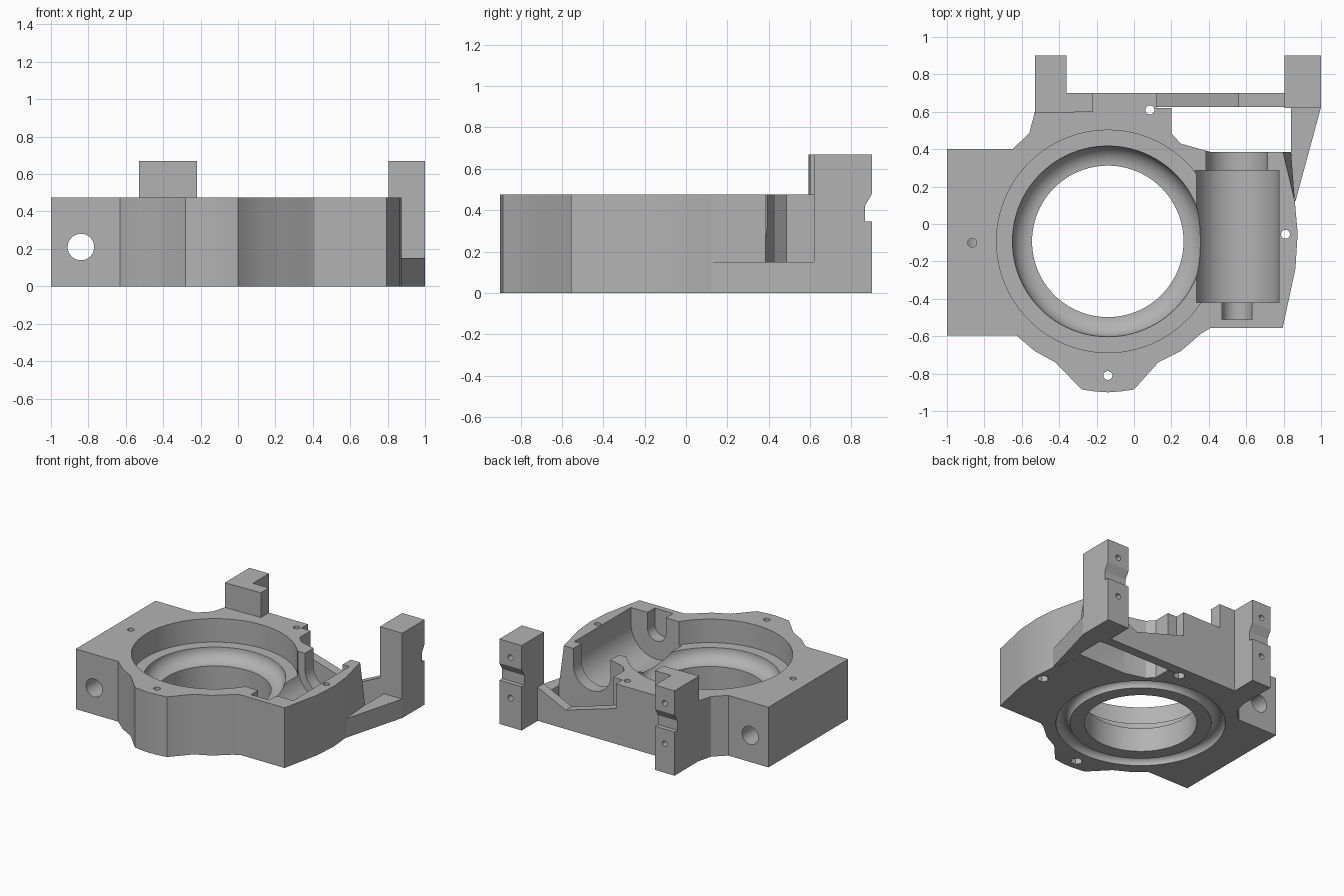
import bpy, bmesh
from math import sin, cos, pi
from mathutils import Matrix, Vector

old = bpy.data.objects.get("Cube")
if old:
    bpy.data.objects.remove(old, do_unlink=True)

grey = bpy.data.materials.new("plain_grey")
grey.use_nodes = True
grey.diffuse_color = (0.45, 0.45, 0.45, 1)
grey.node_tree.nodes["Principled BSDF"].inputs["Base Color"].default_value = (0.45, 0.45, 0.45, 1)

CX, CY = -0.14, -0.093   # bore centre
TOP = 0.475              # deck height
POST_TOP = 0.67


def finish(bm, name):
    bmesh.ops.recalc_face_normals(bm, faces=bm.faces)
    mesh = bpy.data.meshes.new(name)
    bm.to_mesh(mesh)
    bm.free()
    mesh.materials.append(grey)
    ob = bpy.data.objects.new(name, mesh)
    bpy.context.collection.objects.link(ob)
    return ob


def prism(name, pts, lo, hi, axis="z"):
    """Extrude a 2D outline along an axis."""
    place = {"z": lambda a, b: (a, b, lo), "x": lambda a, b: (lo, a, b), "y": lambda a, b: (a, lo, b)}[axis]
    bm = bmesh.new()
    face = bm.faces.new([bm.verts.new(place(a, b)) for a, b in pts])
    new = bmesh.ops.extrude_face_region(bm, geom=[face])["geom"]
    move = Vector([hi - lo if axis == c else 0 for c in "xyz"])
    bmesh.ops.translate(bm, verts=[v for v in new if isinstance(v, bmesh.types.BMVert)], vec=move)
    return finish(bm, name)


def circle(a, b, r, n=24):
    return [(a + r * cos(2 * pi * i / n), b + r * sin(2 * pi * i / n)) for i in range(n)]


def lathe(name, profile, steps=96):
    """Spin an (r, z) profile around the bore axis."""
    bm = bmesh.new()
    verts = [bm.verts.new((CX + r, CY, z)) for r, z in profile]
    edges = [bm.edges.new((verts[i], verts[(i + 1) % len(verts)])) for i in range(len(verts))]
    bmesh.ops.spin(bm, geom=verts + edges, cent=(CX, CY, 0), axis=(0, 0, 1),
                   angle=2 * pi, steps=steps, use_merge=False)
    bmesh.ops.remove_doubles(bm, verts=bm.verts, dist=1e-4)
    loose = [e for e in bm.edges if not e.link_faces]
    bmesh.ops.delete(bm, geom=loose, context="EDGES")
    return finish(bm, name)


def u_slot(name, r, y0, y1, x=0.55, z=0.35):
    """Round-bottomed slot, open upward."""
    arc = [(x + r * cos(pi + pi * i / 24), z + r * sin(pi + pi * i / 24)) for i in range(25)]
    return prism(name, arc + [(x + r, 0.6), (x - r, 0.6)], y0, y1, "y")


def carve(ob, cutters):
    for c in cutters:
        c.hide_render = True
        m = ob.modifiers.new("cut", "BOOLEAN")
        m.operation, m.solver, m.object = "DIFFERENCE", "EXACT", c
    bpy.context.view_layer.update()
    baked = bpy.data.meshes.new_from_object(ob.evaluated_get(bpy.context.evaluated_depsgraph_get()))
    ob.modifiers.clear()
    ob.data = baked
    for c in cutters:
        bpy.data.objects.remove(c, do_unlink=True)


# Main body outline, clockwise from the left block
outline = [(-1, .4), (-.65, .4), (-.56, .485), (-.53, .6), (-.53, .7), (.12, .7), (.12, .62), (.2, .62),
           (.2, .485), (.25, .43), (.41, .385), (.795, .385), (.86, .12), (.875, -.05), (.863, -.24),
           (.795, -.555), (.41, -.555), (.36, -.585), (.25, -.68), (.13, -.74), (0, -.885),
           (-.07, -.895), (-.14, -.9), (-.21, -.895), (-.28, -.885), (-.42, -.74), (-.53, -.68),
           (-.63, -.595), (-1, -.595)]
body = prism("housing_body", outline, 0, TOP)

# Stepped bore with a rounded seat, and the ring groove underneath
seat = [(.405 + .105 * sin(t * pi / 20), .29 - .1 * cos(t * pi / 20)) for t in range(11)]
bore = lathe("bore_cutter", [(0, -.1), (.405, -.1)] + seat + [(.595, .29), (.595, .6), (0, .6)])
groove = lathe("groove_cutter", [(.56 + .05 * cos(t * pi / 10), .05 * sin(t * pi / 10))
                                 for t in range(11)] + [(.51, -.05), (.61, -.05)])

# Motor trough, shaft slot and rear collar slot
cuts = [bore, groove,
        u_slot("trough_cutter", .225, -.42, .285),
        u_slot("shaft_cutter", .08, -.51, -.4),
        u_slot("collar_cutter", .165, .27, .5)]

# Screw holes with nut pockets below, blind hole and cross hole in the left block
for hx, hy in [(.085, .61), (.81, -.055), (CX, -.81)]:
    cuts.append(prism("screw_cutter", circle(hx, hy, .024), -.1, .6))
    cuts.append(prism("nut_cutter", circle(hx, hy, .044, 6), -.1, .1))
cuts.append(prism("blind_cutter", circle(-.865, -.1, .024), .2, .6))
cuts.append(prism("cross_cutter", circle(-.84, .21, .071, 32), -.8, .8, "y"))
carve(body, cuts)


# Rear posts with a notched back face and two screw holes each
def post(name, x0, x1, y0):
    ob = prism(name, [(y0, 0), (.9, 0), (.9, .345), (.865, .345), (.865, .42), (.9, .48),
                      (.9, POST_TOP), (y0, POST_TOP)], x0, x1, "x")
    mid = (x0 + x1) / 2
    carve(ob, [prism("post_hole_cutter", circle(mid, z, .022, 16), .78, 1, "y") for z in (.23, .55)])
    return ob


left, right = post("right_rear_post", -.53, -.36, .7), post("left_rear_post", .805, 1, .62)

# Raised ledge beside the post
ledge = prism("post_ledge", [(-.53, .592), (-.22, .6), (-.22, .7), (-.53, .7)], TOP, POST_TOP)

# Thin back wall with a V-shaped top edge
wall = prism("back_wall", [(.12, 0), (.805, 0), (.805, .265), (.56, .15), (.12, .28)], .625, .7, "y")

# Low shelf joining the post to the body
shelf = prism("side_shelf", [(.84, .625), (1, .625), (.863, .12), (.795, .385), (.84, .385)], 0, .15)

# Sloped web on the body's rear corner
web = prism("corner_web", [(.795, .385), (.84, .385), (.86, .12)], .15, .16)
top_pull = [v for v in web.data.vertices if v.co.z > .155]
for v in top_pull:
    v.co.z = TOP
    if v.co.x > .83 and v.co.y > .3:
        v.co.x = .797

# Smooth the curved faces, keep edges sharp
bpy.ops.object.select_all(action="DESELECT")
for ob in (body, left, right, ledge, wall, shelf, web):
    ob.select_set(True)
bpy.context.view_layer.objects.active = body
bpy.ops.object.shade_smooth_by_angle(angle=pi / 6)
